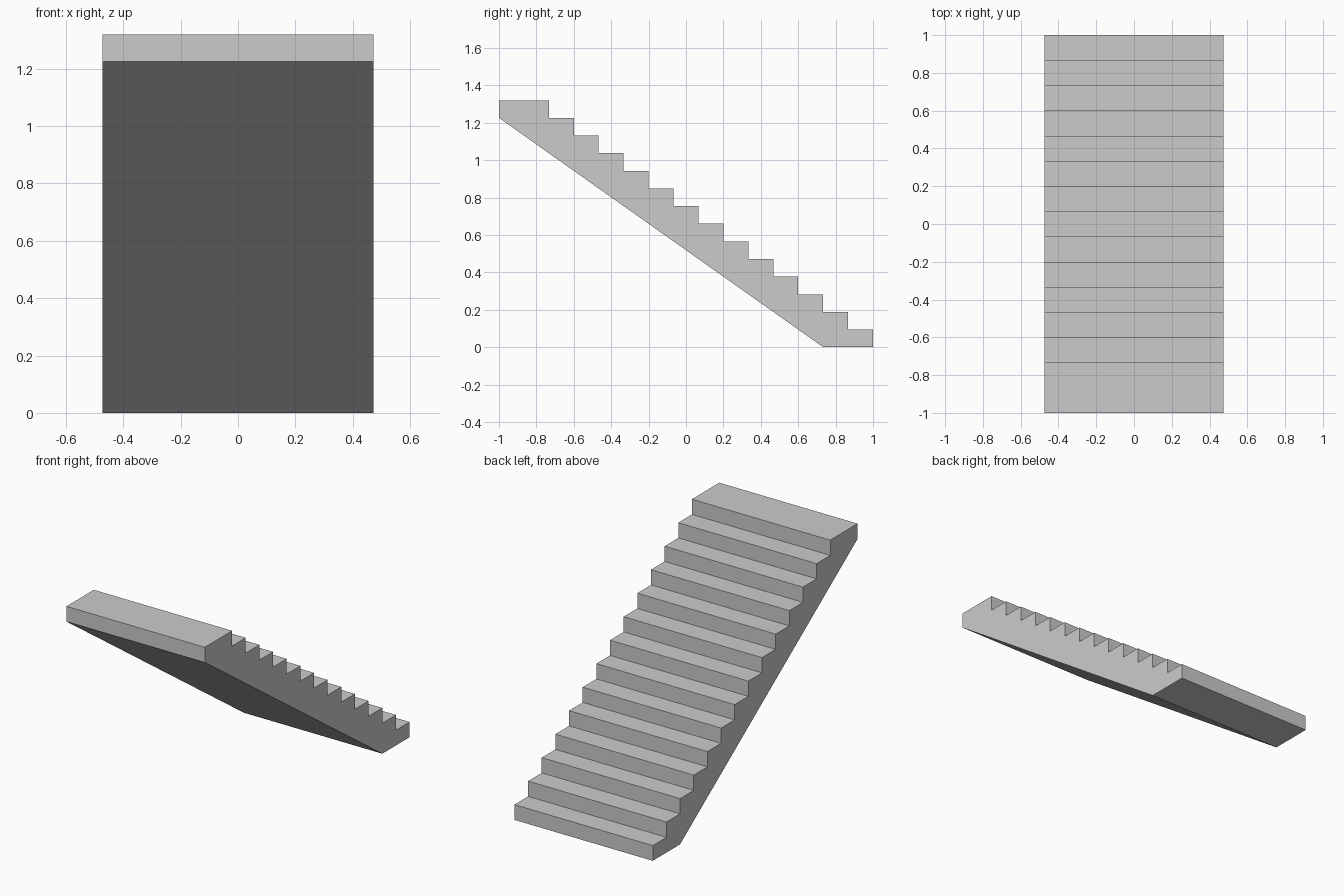
import bpy
import bmesh

if "Cube" in bpy.data.objects:
    bpy.data.objects.remove(bpy.data.objects["Cube"])

STEPS = 14
TREAD = 2 / 15
RISE = 1.32 / STEPS
HALF_WIDTH = 0.473

# Side profile (y, z): stepped top, double-depth landing, sloping underside
profile = [(1.0, 0.0)]
for i in range(STEPS):
    y = 1.0 - i * TREAD
    z = (i + 1) * RISE
    end = -1.0 if i == STEPS - 1 else y - TREAD
    profile += [(y, z), (end, z)]
profile += [(-1.0, (STEPS - 1) * RISE), (1.0 - 2 * TREAD, 0.0)]

# Stair flight: extrude the profile across its width
bm = bmesh.new()
side = bm.faces.new([bm.verts.new((-HALF_WIDTH, y, z)) for y, z in profile])
extruded = bmesh.ops.extrude_face_region(bm, geom=[side], use_keep_orig=True)
moved = [v for v in extruded["geom"] if isinstance(v, bmesh.types.BMVert)]
bmesh.ops.translate(bm, verts=moved, vec=(2 * HALF_WIDTH, 0, 0))
bmesh.ops.recalc_face_normals(bm, faces=bm.faces[:])

mesh = bpy.data.meshes.new("stair_flight")
bm.to_mesh(mesh)
bm.free()
stairs = bpy.data.objects.new("stair_flight", mesh)
bpy.context.collection.objects.link(stairs)
